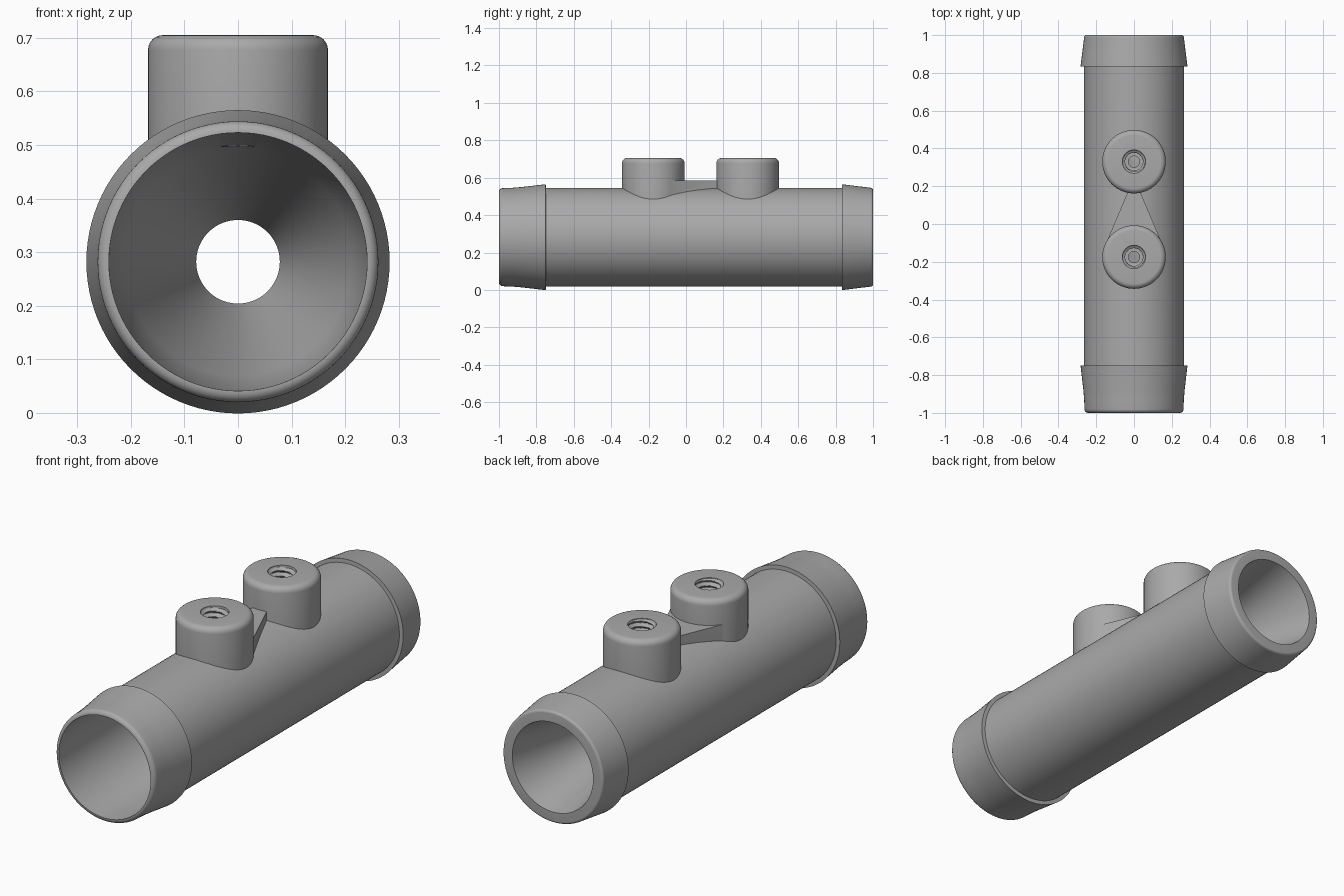
import bpy, bmesh
from math import sin, cos, pi, radians
from mathutils import Matrix

AXIS_Z = 0.282
TOP_Z = 0.705
BOSS_Y = {"upstream": -0.175, "downstream": 0.33}

if "Cube" in bpy.data.objects:
    bpy.data.objects.remove(bpy.data.objects["Cube"])

grey = bpy.data.materials.new("plain grey")
grey.use_nodes = True
colour = (0.4, 0.4, 0.4, 1)
grey.diffuse_color = colour
grey.node_tree.nodes["Principled BSDF"].inputs["Base Color"].default_value = colour


def finish(name, bm):
    bmesh.ops.recalc_face_normals(bm, faces=bm.faces)
    mesh = bpy.data.meshes.new(name)
    bm.to_mesh(mesh)
    bm.free()
    mesh.materials.append(grey)
    ob = bpy.data.objects.new(name, mesh)
    bpy.context.collection.objects.link(ob)
    return ob


def rings_to_solid(name, rings, matrix):
    """Skin a stack of equal rings and cap both ends."""
    bm = bmesh.new()
    loops = [[bm.verts.new(matrix @ Matrix.Translation(p).to_translation()) for p in r]
             for r in rings]
    n = len(loops[0])
    for a, b in zip(loops, loops[1:]):
        for i in range(n):
            k = (i + 1) % n
            bm.faces.new((a[i], a[k], b[k], b[i]))
    bm.faces.new(loops[0])
    bm.faces.new(loops[-1])
    return finish(name, bm)


def lathe(name, profile, matrix, segments=96):
    """Turn (radius, height) points around the local z axis."""
    angles = [2 * pi * i / segments for i in range(segments)]
    rings = [[(r * cos(a), r * sin(a), h) for a in angles] for r, h in profile]
    return rings_to_solid(name, rings, matrix)


def fillet(radius, height, size, steps=6):
    """Rounded outer corner, from the side up to the end face."""
    return [(radius - size + size * cos(t), height - size + size * sin(t))
            for t in (pi / 2 * i / steps for i in range(steps + 1))]


def combine(target, tool, operation):
    mod = target.modifiers.new("cut", "BOOLEAN")
    mod.operation, mod.object, mod.solver = operation, tool, "EXACT"
    bpy.context.view_layer.objects.active = target
    bpy.ops.object.modifier_apply(modifier=mod.name)
    bpy.data.objects.remove(tool)


def thread_cutter(y):
    """Hole with a helical ridge left standing on its wall."""
    pitch, rows, segments, bottom = 0.026, 10, 40, 0.52
    rings = []
    count = int((TOP_Z + 0.02 - bottom) / pitch * rows)
    for j in range(count + 1):
        z = bottom + j * pitch / rows
        fade = min(1, max(0, (TOP_Z - 0.004 - z) / 0.012))
        ring = []
        for i in range(segments):
            a = 2 * pi * i / segments
            ridge = 0.5 + 0.5 * cos(2 * pi * z / pitch - a)
            r = 0.062 - 0.015 * fade * ridge
            ring.append((r * cos(a), r * sin(a), z))
        rings.append(ring)
    return rings_to_solid("thread_cutter", rings, Matrix.Translation((0, y, 0)))


# Tube with a tapered barb at each end; local z runs along y
along_y = Matrix.Translation((0, 0, AXIS_Z)) @ Matrix.Rotation(radians(-90), 4, "X")
front_end = [(r, -h) for r, h in reversed(fillet(0.262, 1.0, 0.02))]
outer = front_end + [(0.264, -0.93), (0.268, -0.88), (0.283, -0.75), (0.264, -0.749),
                     (0.264, 0.834), (0.283, 0.835)] + fillet(0.264, 1.0, 0.012)
tube = lathe("venturi_tube", outer, along_y)

# Arrow-shaped web between the bosses
bm = bmesh.new()
outline = [(-0.147, -0.1), (0.147, -0.1), (0.014, 0.215), (-0.014, 0.215)]
base = bm.faces.new([bm.verts.new((x, y, 0.45)) for x, y in outline])
top = bmesh.ops.extrude_face_region(bm, geom=[base])["geom"]
bmesh.ops.translate(bm, vec=(0, 0, 0.135),
                    verts=[g for g in top if isinstance(g, bmesh.types.BMVert)])
combine(tube, finish("arrow_web", bm), "UNION")

# Round bosses
for side, y in BOSS_Y.items():
    boss = lathe(side + "_boss", [(0.168, 0.44)] + fillet(0.168, TOP_Z, 0.028),
                 Matrix.Translation((0, y, 0)))
    combine(tube, boss, "UNION")

# Bore narrowing to a throat under the downstream boss
bore = [(0.241, -1.05), (0.241, -1.0), (0.212, -0.02), (0.078, 0.27),
        (0.078, 0.39), (0.212, 1.0), (0.212, 1.05)]
combine(tube, lathe("bore_cutter", bore, along_y), "DIFFERENCE")

# Threaded ports with a narrow tap into the bore
for y in BOSS_Y.values():
    combine(tube, thread_cutter(y), "DIFFERENCE")
    tap = lathe("tap_cutter", [(0.03, AXIS_Z), (0.03, 0.6)],
                Matrix.Translation((0, y, 0)), 32)
    combine(tube, tap, "DIFFERENCE")

bpy.ops.object.select_all(action="DESELECT")
tube.select_set(True)
bpy.context.view_layer.objects.active = tube
bpy.ops.object.shade_smooth_by_angle(angle=radians(30))
